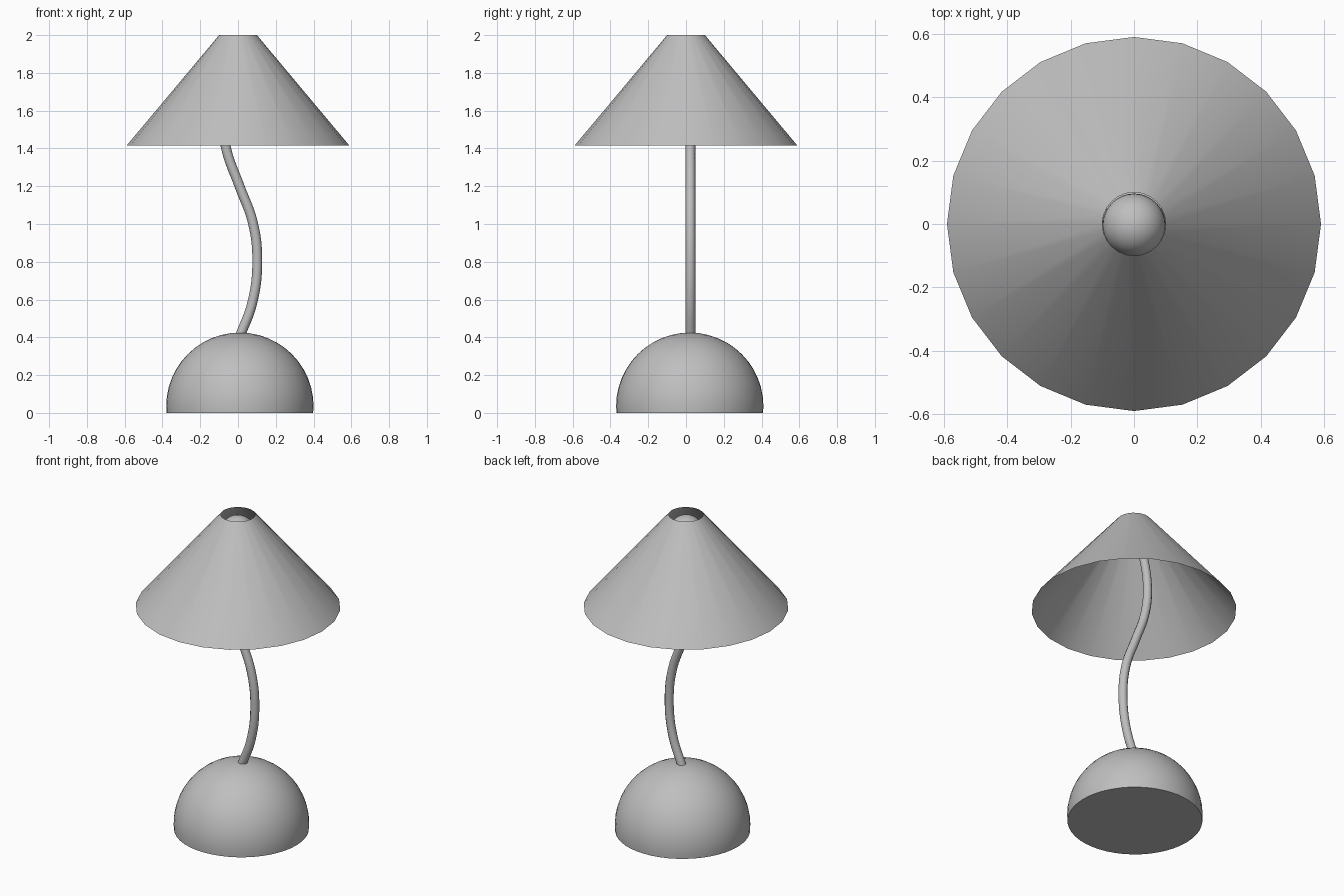
import bpy, bmesh, math

if "Cube" in bpy.data.objects:
    bpy.data.objects.remove(bpy.data.objects["Cube"], do_unlink=True)

grey = bpy.data.materials.new("plain_grey")
grey.use_nodes = True
colour = (0.52, 0.52, 0.52, 1)
grey.diffuse_color = colour
grey.node_tree.nodes["Principled BSDF"].inputs["Base Color"].default_value = colour


def finish(obj, name, angle=60):
    """Name, colour and smooth a part."""
    obj.name = name
    obj.data.materials.append(grey)
    bpy.ops.object.select_all(action="DESELECT")
    obj.select_set(True)
    bpy.context.view_layer.objects.active = obj
    bpy.ops.object.shade_smooth_by_angle(angle=math.radians(angle))


# Domed base: a ball sliced flat just under its equator and capped
BASE_R, BASE_Z = 0.39, 0.035
bpy.ops.mesh.primitive_uv_sphere_add(segments=48, ring_count=24, radius=BASE_R,
                                     location=(0.01, 0.02, BASE_Z))
base = bpy.context.object
bm = bmesh.new()
bm.from_mesh(base.data)
cut = bmesh.ops.bisect_plane(bm, geom=bm.verts[:] + bm.edges[:] + bm.faces[:],
                             plane_co=(0, 0, -BASE_Z), plane_no=(0, 0, 1), clear_inner=True)
rim = [e for e in cut["geom_cut"] if isinstance(e, bmesh.types.BMEdge)]
bmesh.ops.contextual_create(bm, geom=rim)
bmesh.ops.recalc_face_normals(bm, faces=bm.faces[:])
bm.to_mesh(base.data)
bm.free()
finish(base, "dome_base")

# Stem: a round tube along an S curve
path = [(0.012, 0.41), (0.075, 0.58), (0.102, 0.8), (0.078, 1.01), (0.008, 1.2),
        (-0.063, 1.4), (-0.082, 1.57), (-0.057, 1.75), (-0.015, 1.87)]
curve = bpy.data.curves.new("stem", "CURVE")
curve.dimensions = "3D"
curve.bevel_depth = 0.026
curve.bevel_resolution = 4
curve.resolution_u = 6
curve.use_fill_caps = True
spline = curve.splines.new("BEZIER")
spline.bezier_points.add(len(path) - 1)
for point, (x, z) in zip(spline.bezier_points, path):
    point.co = (x, 0.023, z)
    point.handle_left_type = point.handle_right_type = "AUTO"
stem = bpy.data.objects.new("stem", curve)
bpy.context.collection.objects.link(stem)
bpy.ops.object.select_all(action="DESELECT")
stem.select_set(True)
bpy.context.view_layer.objects.active = stem
bpy.ops.object.convert(target="MESH")
finish(bpy.context.object, "stem")

# Bulb, just under the opening of the shade
bpy.ops.mesh.primitive_uv_sphere_add(segments=32, ring_count=16, radius=0.099,
                                     location=(0, -0.003, 1.89))
finish(bpy.context.object, "bulb")

# Shade: a thin open cone
bpy.ops.mesh.primitive_cone_add(vertices=24, radius1=0.59, radius2=0.1, depth=0.585,
                                end_fill_type="NOTHING", location=(0, 0, 1.7075))
finish(bpy.context.object, "shade")
